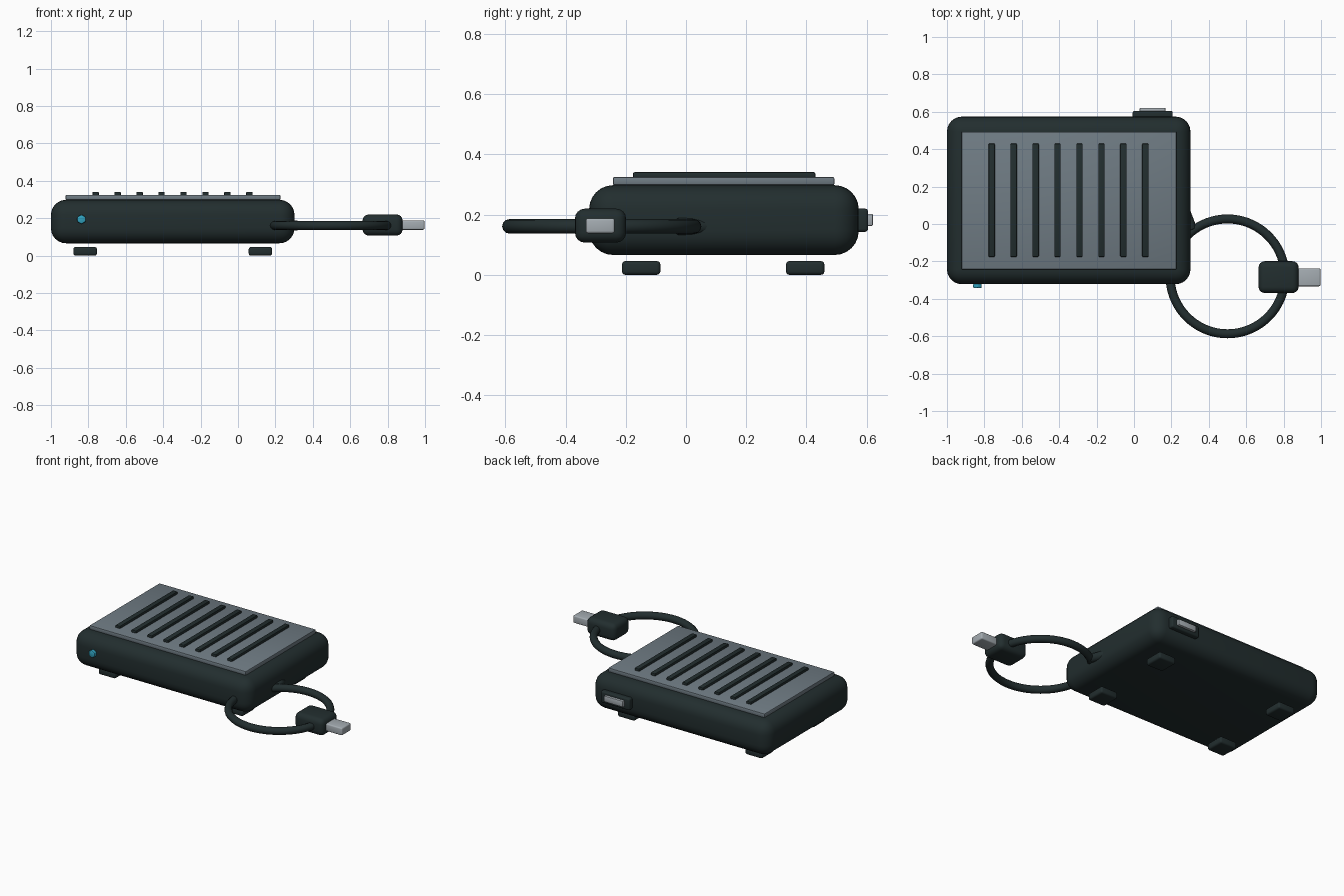
import bpy, math
from mathutils import Vector

cube = bpy.data.objects.get("Cube")
if cube:
    bpy.data.objects.remove(cube, do_unlink=True)


def material(name, rgb):
    m = bpy.data.materials.new(name)
    m.use_nodes = True
    m.diffuse_color = (*rgb, 1)
    m.node_tree.nodes["Principled BSDF"].inputs["Base Color"].default_value = (*rgb, 1)
    return m


DARK = material("dark rubber", (0.016, 0.027, 0.028))
GREY = material("slate grey", (0.16, 0.2, 0.23))
METAL = material("light metal", (0.37, 0.41, 0.44))
TEAL = material("teal light", (0.03, 0.36, 0.52))


def finish(name, mat, bevel=0, segments=3):
    ob = bpy.context.object
    ob.name = name
    ob.data.materials.append(mat)
    if bevel:
        mod = ob.modifiers.new("Bevel", "BEVEL")
        mod.width, mod.segments = bevel, segments
        mod.limit_method = "ANGLE"
        bpy.ops.object.modifier_apply(modifier=mod.name)
    bpy.ops.object.shade_smooth_by_angle(angle=math.radians(35))
    return ob


def box(name, xs, ys, zs, mat, bevel=0, segments=3):
    """Rounded box given by its extent on each axis."""
    bpy.ops.mesh.primitive_cube_add(size=1, location=[sum(r) / 2 for r in (xs, ys, zs)])
    bpy.context.object.scale = [r[1] - r[0] for r in (xs, ys, zs)]
    bpy.ops.object.transform_apply(location=False, rotation=False, scale=True)
    return finish(name, mat, bevel, segments)


def rod(name, start, end, radius, sides, mat, bevel=0):
    a, b = Vector(start), Vector(end)
    bpy.ops.mesh.primitive_cylinder_add(
        vertices=sides, radius=radius, depth=(b - a).length, location=(a + b) / 2,
        rotation=(b - a).to_track_quat("Z", "Y").to_euler())
    return finish(name, mat, bevel, 2)


# Case with its raised top plate and ridges
box("case", (-1, 0.302), (-0.322, 0.574), (0.066, 0.298), DARK, 0.08, 6)
box("top_plate", (-0.922, 0.227), (-0.243, 0.493), (0.298, 0.325), GREY, 0.005, 2)
for i in range(8):
    x = -0.761 + i * 0.1174
    box(f"ridge_{i + 1}", (x - 0.017, x + 0.017), (-0.176, 0.43),
        (0.318, 0.341), DARK, 0.005, 2)

# Four feet
for side, x in (("right", -0.817), ("left", 0.12)):
    for end, y in (("front", -0.149), ("back", 0.396)):
        box(f"foot_{end}_{side}", (x - 0.063, x + 0.063), (y - 0.064, y + 0.064),
            (0, 0.046), DARK, 0.012)

# Indicator light and rear port
rod("indicator_light", (-0.837, -0.318, 0.194), (-0.837, -0.343, 0.194),
    0.026, 6, TEAL, 0.006)
box("port_frame", (-0.007, 0.206), (0.56, 0.605), (0.143, 0.22), DARK, 0.01)
box("port_insert", (0.03, 0.168), (0.59, 0.621), (0.163, 0.203), METAL, 0.004, 2)

# Looped cable with its strain relief
bpy.ops.mesh.primitive_torus_add(location=(0.5, -0.28, 0.161), major_radius=0.307,
                                 minor_radius=0.024, major_segments=72, minor_segments=12)
finish("cable_loop", DARK)
rod("strain_relief", (0.262, 0.096, 0.161), (0.31, -0.03, 0.161), 0.028, 16, DARK, 0.005)

# Plug
box("plug_body", (0.666, 0.88), (-0.369, -0.199), (0.107, 0.22), DARK, 0.033, 4)
box("plug_tip", (0.87, 0.997), (-0.333, -0.237), (0.138, 0.188), METAL, 0.008)
